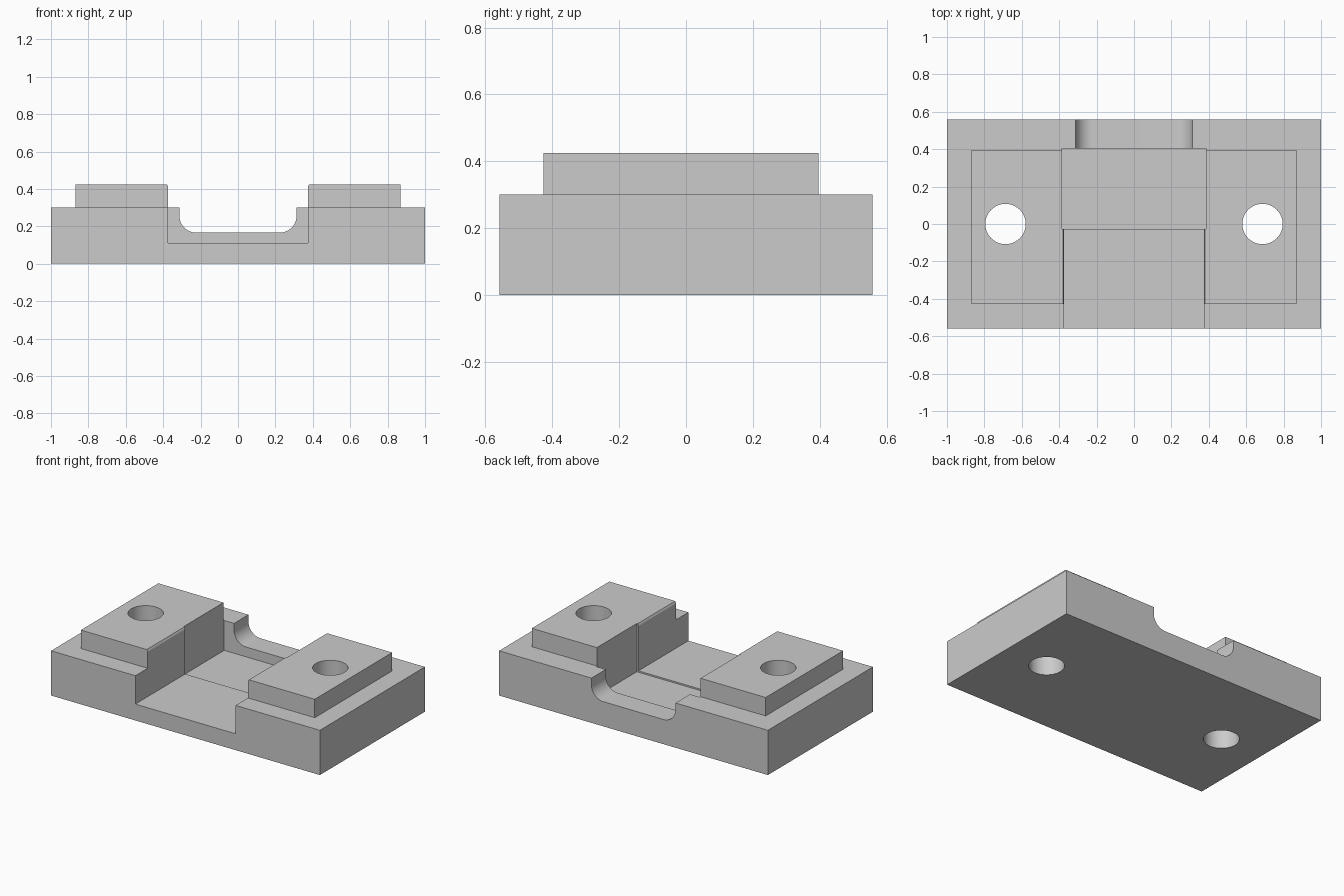
import bpy, bmesh
from math import sin, cos, pi, radians

if "Cube" in bpy.data.objects:
    bpy.data.objects.remove(bpy.data.objects["Cube"], do_unlink=True)

HALF_Y = 0.558
BASE_TOP, PAD_TOP = 0.301, 0.425
ABOVE = 0.6

grey = bpy.data.materials.new("plain grey")
grey.use_nodes = True
colour = (0.6, 0.6, 0.6, 1)
grey.diffuse_color = colour
grey.node_tree.nodes["Principled BSDF"].inputs["Base Color"].default_value = colour


def prism(name, outline, start, depth):
    """Extrude a closed outline of 3D points along a depth vector."""
    bm = bmesh.new()
    face = bm.faces.new([bm.verts.new(p) for p in outline])
    new = bmesh.ops.extrude_face_region(bm, geom=[face])["geom"]
    verts = [v for v in new if isinstance(v, bmesh.types.BMVert)]
    bmesh.ops.translate(bm, verts=verts, vec=depth)
    bmesh.ops.translate(bm, verts=bm.verts[:], vec=start)
    bmesh.ops.recalc_face_normals(bm, faces=bm.faces[:])
    mesh = bpy.data.meshes.new(name)
    bm.to_mesh(mesh)
    bm.free()
    mesh.materials.append(grey)
    obj = bpy.data.objects.new(name, mesh)
    bpy.context.collection.objects.link(obj)
    return obj


def box(name, x0, x1, y0, y1, z0, z1):
    outline = [(x0, y0, 0), (x1, y0, 0), (x1, y1, 0), (x0, y1, 0)]
    return prism(name, outline, (0, 0, z0), (0, 0, z1 - z0))


def channel(name, right_side, y0, y1):
    """Symmetric cutter running along y, from its right half profile."""
    left_side = [(-x, z) for x, z in reversed(right_side)]
    outline = [(x, 0, z) for x, z in right_side + left_side]
    return prism(name, outline, (0, y0, 0), (0, y1 - y0, 0))


def combine(target, tool, operation):
    mod = target.modifiers.new(tool.name, "BOOLEAN")
    mod.operation, mod.object, mod.solver = operation, tool, "EXACT"
    bpy.context.view_layer.objects.active = target
    bpy.ops.object.modifier_apply(modifier=mod.name)
    bpy.data.objects.remove(tool, do_unlink=True)


# Base block with two raised pads
body = box("mounting_block", -1, 1, -HALF_Y, HALF_Y, 0, BASE_TOP)
for side in (-1, 1):
    x0, x1 = sorted((side * 0.2, side * 0.87))
    pad = box("raised_pad", x0, x1, -0.427, 0.396, 0.2, PAD_TOP)
    combine(body, pad, "UNION")

# Front slot, with a small chamfer along the pad edges
slot = [(0.373, 0.11), (0.373, PAD_TOP - 0.013),
        (0.38, PAD_TOP), (0.38, ABOVE)]
combine(body, channel("front_slot", slot, -0.7, -0.02), "DIFFERENCE")

# Slightly wider and deeper middle pocket
combine(body, box("middle_pocket", -0.386, 0.386, -0.028, 0.405, 0.1, ABOVE), "DIFFERENCE")

# Rear notch with rounded lower corners
floor, width, r = 0.166, 0.313, 0.09
steps = 12
arc = [(width - r + r * sin(a), floor + r - r * cos(a))
       for a in (pi / 2 * i / steps for i in range(steps + 1))]
combine(body, channel("rear_notch", arc + [(width, ABOVE)], 0.3, 0.7), "DIFFERENCE")

# Bolt holes through the pads
sides = 48
for side in (-1, 1):
    ring = [(0.108 * cos(2 * pi * i / sides), 0.108 * sin(2 * pi * i / sides), 0)
            for i in range(sides)]
    combine(body, prism("bolt_hole", ring, (side * 0.687, 0, -0.1), (0, 0, 1)), "DIFFERENCE")

# Smooth the curved walls, keep the edges sharp
bpy.ops.object.select_all(action="DESELECT")
body.select_set(True)
bpy.context.view_layer.objects.active = body
bpy.ops.object.shade_smooth_by_angle(angle=radians(25))
